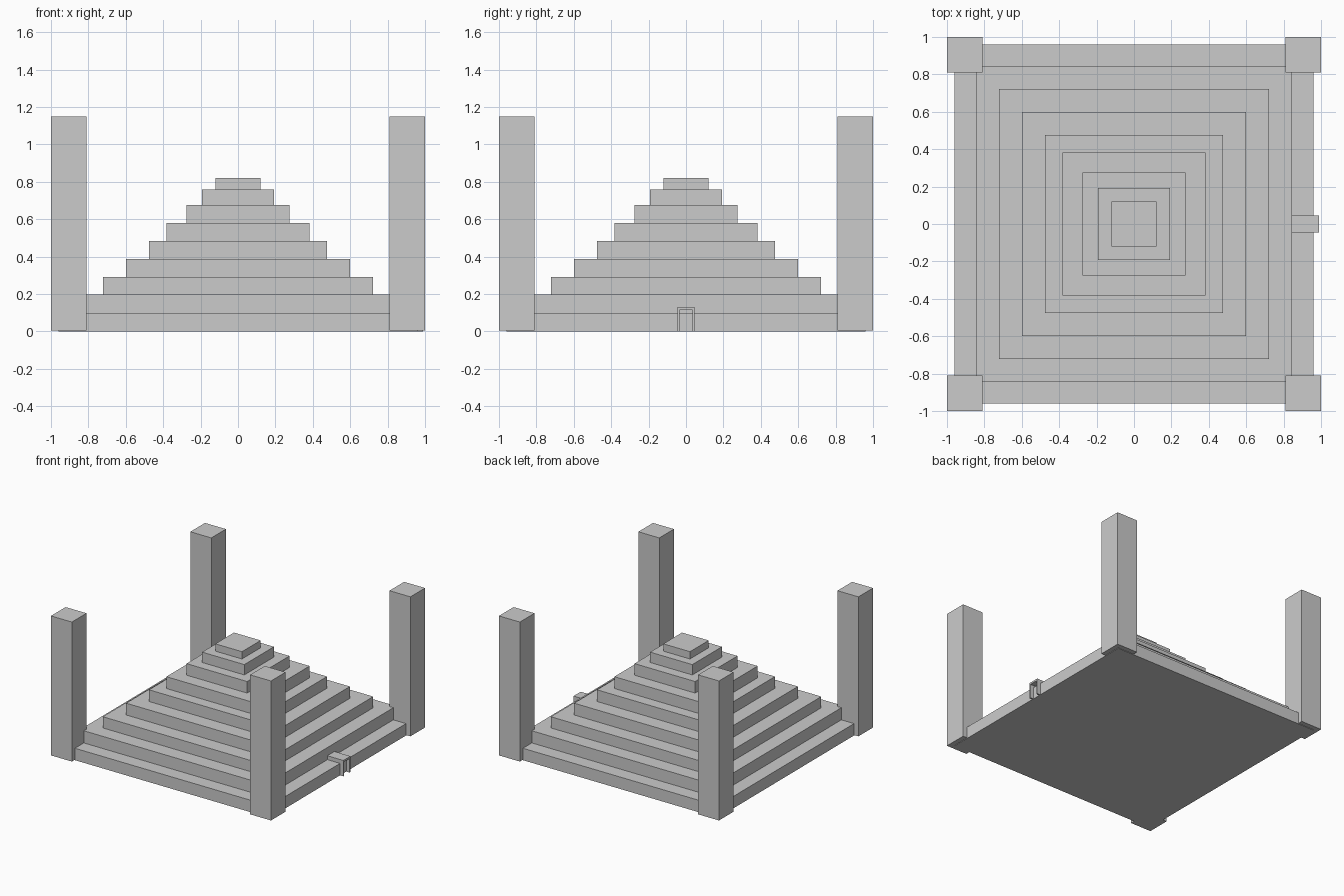
import bpy, bmesh

if "Cube" in bpy.data.objects:
    bpy.data.objects.remove(bpy.data.objects["Cube"])

def make_object(name, bm):
    bmesh.ops.recalc_face_normals(bm, faces=bm.faces[:])
    mesh = bpy.data.meshes.new(name)
    bm.to_mesh(mesh)
    bm.free()
    obj = bpy.data.objects.new(name, mesh)
    bpy.context.collection.objects.link(obj)
    return obj

def square_ring(bm, half, z):
    return [bm.verts.new((sx * half, sy * half, z))
            for sx, sy in ((-1, -1), (1, -1), (1, 1), (-1, 1))]

def box(name, lo, hi):
    bm = bmesh.new()
    bmesh.ops.create_cube(bm, size=1)
    for v in bm.verts:
        v.co = [(lo[i] + hi[i]) / 2 + v.co[i] * (hi[i] - lo[i]) for i in range(3)]
    return make_object(name, bm)

# Stepped pyramid: (half width, top height) of each tier, one closed shell
tiers = [(0.96, 0.098), (0.845, 0.198), (0.723, 0.29), (0.598, 0.387), (0.476, 0.483),
         (0.383, 0.58), (0.275, 0.675), (0.192, 0.76), (0.121, 0.82)]
bm = bmesh.new()
rings, z = [], 0.0
for half, top in tiers:
    rings += [square_ring(bm, half, z), square_ring(bm, half, top)]
    z = top
for a, b in zip(rings, rings[1:]):
    for i in range(4):
        j = (i + 1) % 4
        bm.faces.new((a[i], a[j], b[j], b[i]))
bm.faces.new(rings[0])
bm.faces.new(rings[-1])
make_object("stepped_pyramid", bm)

# Four corner pillars
for sx, side in ((-1, "left"), (1, "right")):
    for sy, end in ((-1, "front"), (1, "back")):
        xs = sorted((sx * 0.81, sx * 1.0))
        ys = sorted((sy * 0.81, sy * 1.0))
        box(f"pillar_{end}_{side}", (xs[0], ys[0], 0.004), (xs[1], ys[1], 1.15))

# Doorway on the right side: inverted U profile extruded along x
profile = [(-0.046, 0), (-0.046, 0.13), (0.046, 0.13), (0.046, 0),
           (0.035, 0), (0.035, 0.115), (-0.035, 0.115), (-0.035, 0)]
bm = bmesh.new()
face = bm.faces.new([bm.verts.new((0.845, y, z)) for y, z in profile])
ext = bmesh.ops.extrude_face_region(bm, geom=[face], use_keep_orig=True)
bmesh.ops.translate(bm, vec=(0.145, 0, 0),
                    verts=[g for g in ext["geom"] if isinstance(g, bmesh.types.BMVert)])
make_object("doorway_frame", bm)
